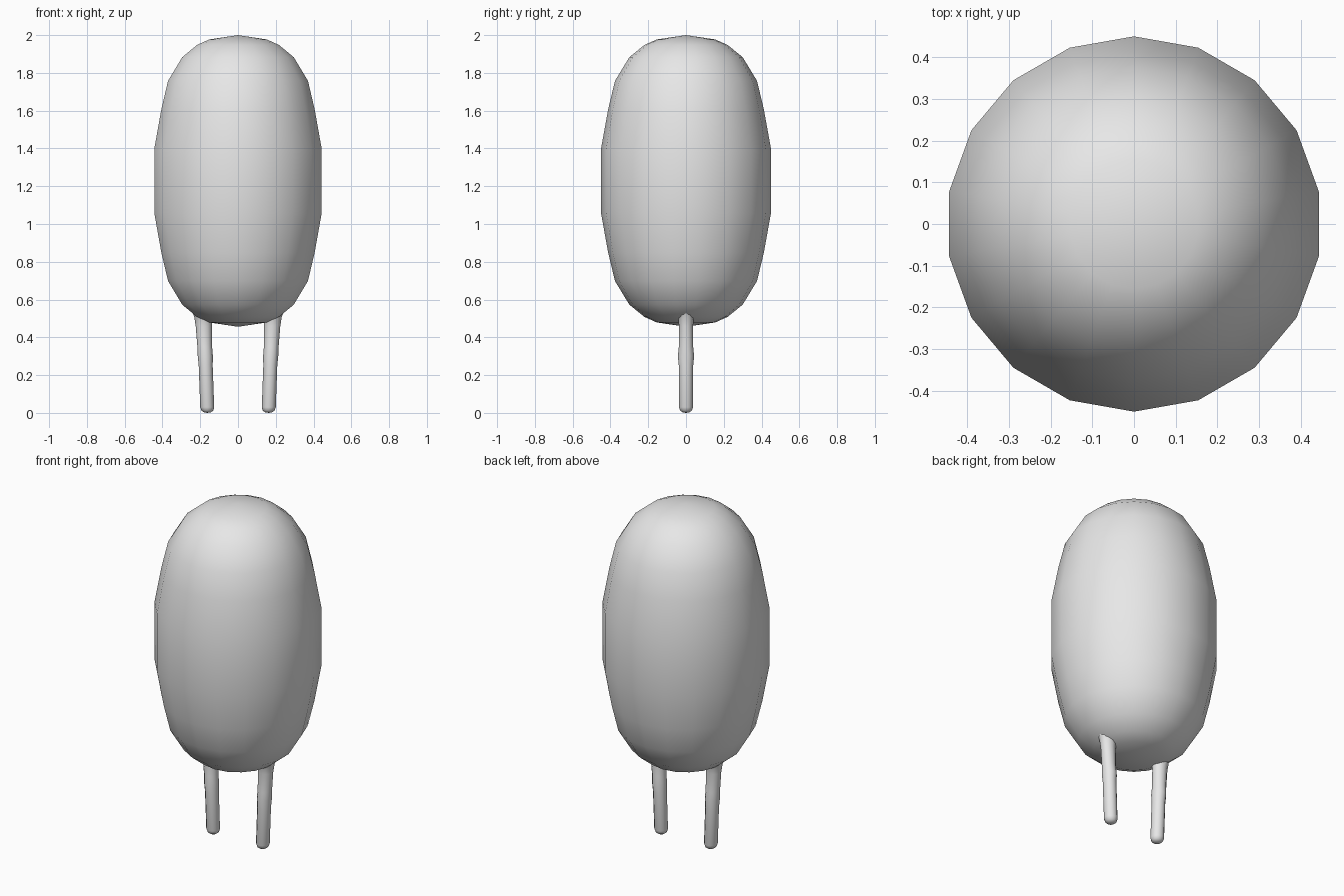
import bpy, bmesh, math

if "Cube" in bpy.data.objects:
    bpy.data.objects.remove(bpy.data.objects["Cube"])

grey = bpy.data.materials.new("plain grey")
grey.diffuse_color = (0.8, 0.8, 0.8, 1)
grey.use_nodes = True
grey.node_tree.nodes["Principled BSDF"].inputs["Base Color"].default_value = grey.diffuse_color


def loft(name, rings, sides):
    """Rings of (x centre, z, radius x, radius y), lofted top to bottom."""
    bm = bmesh.new()
    loops = []
    for cx, z, rx, ry in rings:
        angles = [math.pi / 2 + i * math.tau / sides for i in range(sides)]
        loops.append([bm.verts.new((cx + rx * math.cos(a), ry * math.sin(a), z))
                      for a in angles])
    for a, b in zip(loops, loops[1:]):
        for i in range(sides):
            j = (i + 1) % sides
            bm.faces.new((a[i], b[i], b[j], a[j]))
    # Rings of zero radius collapse into poles
    bmesh.ops.remove_doubles(bm, verts=bm.verts, dist=1e-5)
    bmesh.ops.recalc_face_normals(bm, faces=bm.faces)
    for f in bm.faces:
        f.smooth = True
    mesh = bpy.data.meshes.new(name)
    bm.to_mesh(mesh)
    bm.free()
    mesh.materials.append(grey)
    ob = bpy.data.objects.new(name, mesh)
    bpy.context.collection.objects.link(ob)
    return ob


# Capsule body: half profile (height from middle, radius), mirrored downwards
half = [(0.772, 0), (0.749, 0.155), (0.72, 0.22), (0.655, 0.30),
        (0.53, 0.376), (0.38, 0.412), (0.17, 0.45)]
profile = half + [(-h, r) for h, r in reversed(half)]
loft("body", [(0, 1.228 + h, r, r) for h, r in profile], 18)

# Thin legs: flared where they meet the body, slight knee, rounded feet
leg = [(0.187, 0.60, 0.085, 0.085), (0.187, 0.55, 0.062, 0.06),
       (0.184, 0.51, 0.048, 0.043), (0.181, 0.46, 0.043, 0.037),
       (0.176, 0.35, 0.039, 0.038), (0.173, 0.30, 0.040, 0.043),
       (0.171, 0.25, 0.037, 0.038), (0.163, 0.03, 0.037, 0.037),
       (0.162, 0.012, 0.031, 0.031), (0.162, 0.003, 0.018, 0.018),
       (0.162, 0, 0, 0)]
for side, label in ((-1, "left"), (1, "right")):
    loft(label + "_leg", [(side * x, z, rx, ry) for x, z, rx, ry in leg], 12)
